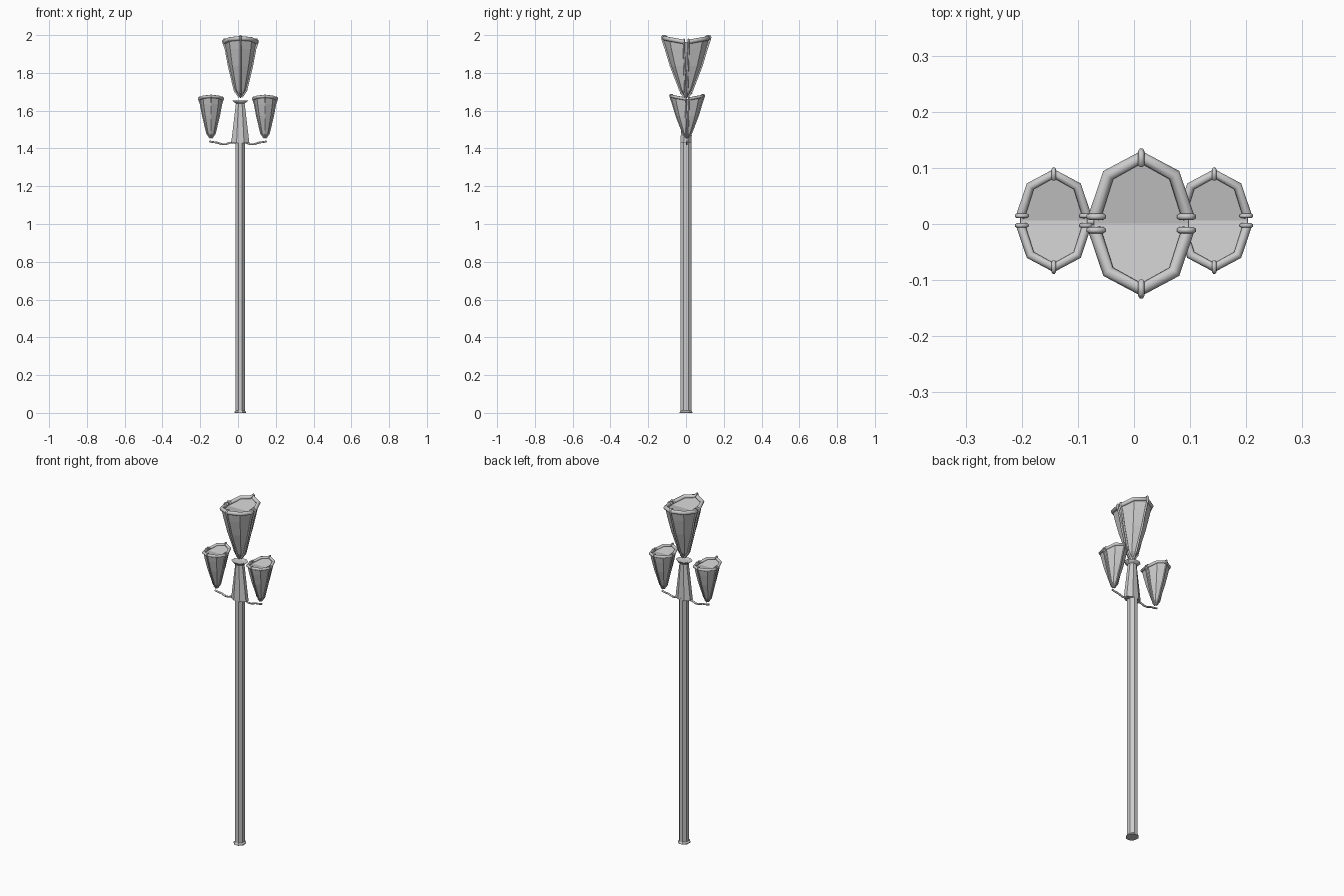
import bpy, bmesh
from math import cos, sin, pi

if "Cube" in bpy.data.objects:
    bpy.data.objects.remove(bpy.data.objects["Cube"])

CX = 0.012  # pole axis


def mesh_object(name, verts, faces):
    me = bpy.data.meshes.new(name)
    me.from_pydata(verts, [], faces)
    bm = bmesh.new()
    bm.from_mesh(me)
    bmesh.ops.recalc_face_normals(bm, faces=bm.faces)
    bm.to_mesh(me)
    bm.free()
    ob = bpy.data.objects.new(name, me)
    bpy.context.collection.objects.link(ob)
    return ob


def loft(name, rings, cap_top=True):
    """Skin a stack of equal-length rings."""
    n = len(rings[0])
    verts = [p for r in rings for p in r]
    faces = [(k*n + i, k*n + (i+1) % n, (k+1)*n + (i+1) % n, (k+1)*n + i)
             for k in range(len(rings)-1) for i in range(n)]
    faces.append(tuple(range(n)))
    if cap_top:
        faces.append(tuple(range((len(rings)-1)*n, len(rings)*n)))
    return mesh_object(name, verts, faces)


def tube(name, path, radius, res=2):
    """Round bar along a polyline, turned into a mesh."""
    cu = bpy.data.curves.new(name, 'CURVE')
    cu.dimensions = '3D'
    cu.bevel_depth = radius
    cu.bevel_resolution = res
    cu.use_fill_caps = True
    sp = cu.splines.new('POLY')
    sp.points.add(len(path)-1)
    for p, co in zip(sp.points, path):
        p.co = (*co, 1)
    ob = bpy.data.objects.new(name, cu)
    bpy.context.collection.objects.link(ob)
    bpy.ops.object.select_all(action='DESELECT')
    ob.select_set(True)
    bpy.context.view_layer.objects.active = ob
    bpy.ops.object.convert(target='MESH')
    return bpy.context.object


def oval(rx, ry, z, n=8):
    return [(CX + rx*cos(2*pi*(i+.5)/n)/cos(pi/n), ry*sin(2*pi*(i+.5)/n)/cos(pi/n), z)
            for i in range(n)]


# Pole with foot flange
loft("pole", [oval(.031, .034, 0), oval(.031, .034, .004), oval(.024, .029, .012),
              oval(.024, .029, 1.44)])

# Tapered neck and the small dish on its top
loft("neck", [oval(.048, .029, 1.43), oval(.022, .022, 1.648)])
loft("neck_dish", [oval(.022, .022, 1.638), oval(.034, .030, 1.645), oval(.044, .036, 1.655),
                   oval(.034, .030, 1.649), oval(.022, .022, 1.647)])

# Wavy side arms
for s, side in ((-1, "left"), (1, "right")):
    tube(side + "_arm", [(s*x, .004, z) for x, z in
                         ((.152, 1.438), (.135, 1.434), (.11, 1.431), (.085, 1.422),
                          (.065, 1.422), (.045, 1.430), (.0, 1.433))], .005)

# Shade profile: height above tip, half width in x, half depth in y
LEVELS = [(.0, .006, .008), (.035, .030, .030), (.165, .061, .080), (.255, .078, .107),
          (.295, .085, .120)]
HALF = [(1, .08), (.70, .73), (0, 1), (-.70, .73), (-1, .08)]
OUTLINE = HALF + [(-x, -y) for x, y in HALF]


def shade(name, cx, cy, z0, s):
    def put(x, y, z):
        return (cx + s*x, cy + s*y, z0 + s*z)

    def rim_z(y):
        return .290 + .022*abs(y)/.12

    # Panelled cup, top edge rises towards front and back
    rings = []
    for z, rx, ry in LEVELS:
        top = z == LEVELS[-1][0]
        rings.append([put(x*rx, y*ry, rim_z(y*ry) if top else z) for x, y in OUTLINE])
    loft(name + "_cup", rings, cap_top=False)

    # Folded lid, two planes meeting along y = 0
    edge = [(1, 0)] + HALF + [(-1, 0)]
    verts, n = [], len(edge)
    for d in (1, -1):
        verts += [put(x*.084, d*y*.119, rim_z(y*.119) - .004) for x, y in edge]
    mesh_object(name + "_lid", verts, [tuple(range(n)), tuple([n-1] + list(range(2*n-2, n, -1)) + [0])])

    # Rim bars and ribs hooked over them, front and back
    for d, tag in ((-1, "front"), (1, "back")):
        tube(f"{name}_{tag}_rim", [put(x*.084, d*y*.118, rim_z(y*.118)) for x, y in HALF], .0115*s)
        hook = [(.104, .316), (.111, .325), (.124, .325), (.129, .316), (.124, .298)]
        ridge = [(ry + .002, z) for z, rx, ry in LEVELS[-2::-1]]
        tube(f"{name}_{tag}_rib", [put(0, d*y, z) for y, z in hook + ridge], .0055*s, 1)
        # Paired side ribs
        for e, side in ((-1, "left"), (1, "right")):
            hook = [(.068, .294), (.075, .305), (.087, .305), (.093, .296), (.089, .282)]
            ridge = [(rx + .001, z) for z, rx, ry in LEVELS[-2::-1]]
            path = [put(e*x, d*min(.012, .004 + .03*z), z) for x, z in hook + ridge]
            tube(f"{name}_{tag}_{side}_rib", path, .0055*s, 1)

    # Small crossed leaf tips under the cup
    for e, side in ((-1, "front"), (1, "back")):
        tube(f"{name}_{side}_tip", [put(0, 0, -.002), put(0, e*.018, .012), put(0, e*.033, .024)],
             .004*s, 1)


shade("top_shade", .013, .001, 1.672, 1.0)
shade("left_shade", -.143, .006, 1.455, .71)
shade("right_shade", .143, .006, 1.455, .71)
